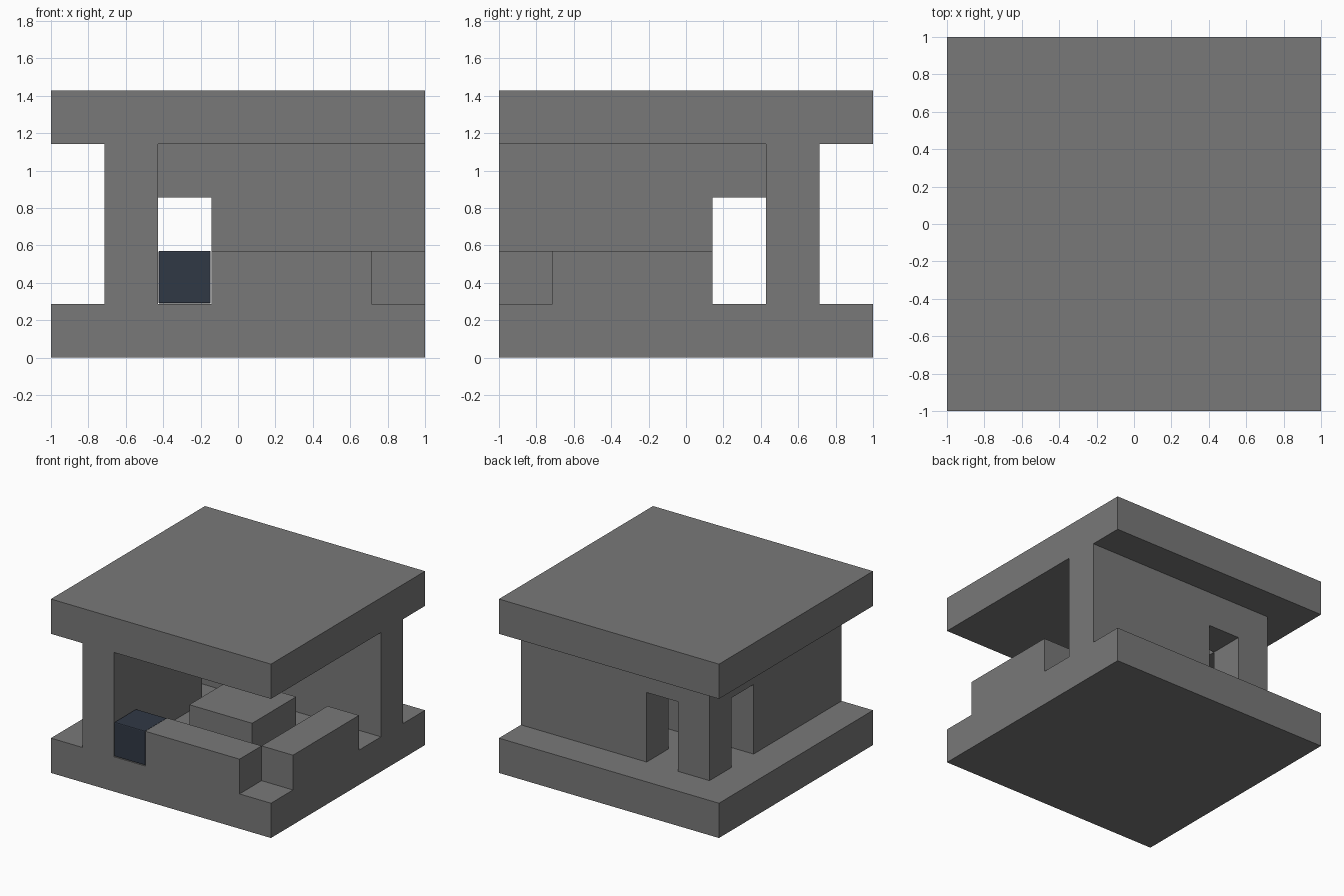
import bpy
import bmesh

U = 2 / 7  # one building module; the plan is a grid of 7 x 7 modules


def material(name, colour):
    m = bpy.data.materials.new(name)
    m.use_nodes = True
    m.diffuse_color = (*colour, 1)
    m.node_tree.nodes["Principled BSDF"].inputs["Base Color"].default_value = (*colour, 1)
    return m


stone = material("grey stone", (0.19, 0.19, 0.19))
navy = material("dark slate blue", (0.03, 0.04, 0.06))


def place(x, y, z):
    """Grid modules to scene units, centred on the plan."""
    return (x * U - 1, y * U - 1, z * U)


def prism(name, outline, depth, mat):
    """Extrude an outline of grid points along a grid vector."""
    bm = bmesh.new()
    face = bm.faces.new([bm.verts.new(place(*p)) for p in outline])
    new = bmesh.ops.extrude_face_region(bm, geom=[face])["geom"]
    verts = [g for g in new if isinstance(g, bmesh.types.BMVert)]
    bmesh.ops.translate(bm, verts=verts, vec=[d * U for d in depth])
    bmesh.ops.recalc_face_normals(bm, faces=bm.faces)
    mesh = bpy.data.meshes.new(name)
    bm.to_mesh(mesh)
    bm.free()
    mesh.materials.append(mat)
    obj = bpy.data.objects.new(name, mesh)
    bpy.context.scene.collection.objects.link(obj)
    return obj


def block(name, x, y, z, mat=stone):
    """Box spanning the given (low, high) grid ranges."""
    outline = [(x[0], y[0], z[0]), (x[1], y[0], z[0]),
               (x[1], y[1], z[0]), (x[0], y[1], z[0])]
    return prism(name, outline, (0, 0, z[1] - z[0]), mat)


def doorway_profile(start, end, door):
    """Elevation of a wall with a doorway one module wide and two high."""
    return [(start, 1), (door, 1), (door, 3), (door + 1, 3),
            (door + 1, 1), (end, 1), (end, 4), (start, 4)]


default = bpy.data.objects.get("Cube")
if default:
    bpy.data.objects.remove(default, do_unlink=True)

# Floor and roof slabs
block("floor_slab", (0, 7), (0, 7), (0, 1))
block("roof_slab", (0, 7), (0, 7), (4, 5))

# Tall walls with doorways beside the shared back corner
prism("back_wall", [(a, 5, z) for a, z in doorway_profile(1, 7, 2)], (0, 1, 0), stone)
prism("right_wall", [(1, a, z) for a, z in doorway_profile(0, 5, 4)], (1, 0, 0), stone)

# Low parapets on the open sides
block("front_parapet", (3, 6), (0, 1), (1, 2))
block("left_parapet", (6, 7), (1, 4), (1, 2))

# Central plinth
block("central_plinth", (3, 5), (2, 4), (1, 2))

# Dark block with softened edges filling the end of the front parapet
dark = block("dark_block", (2.01, 2.99), (0.005, 0.995), (1.01, 2), navy)
bevel = dark.modifiers.new("soft edges", "BEVEL")
bevel.width = 0.008
bevel.segments = 2
